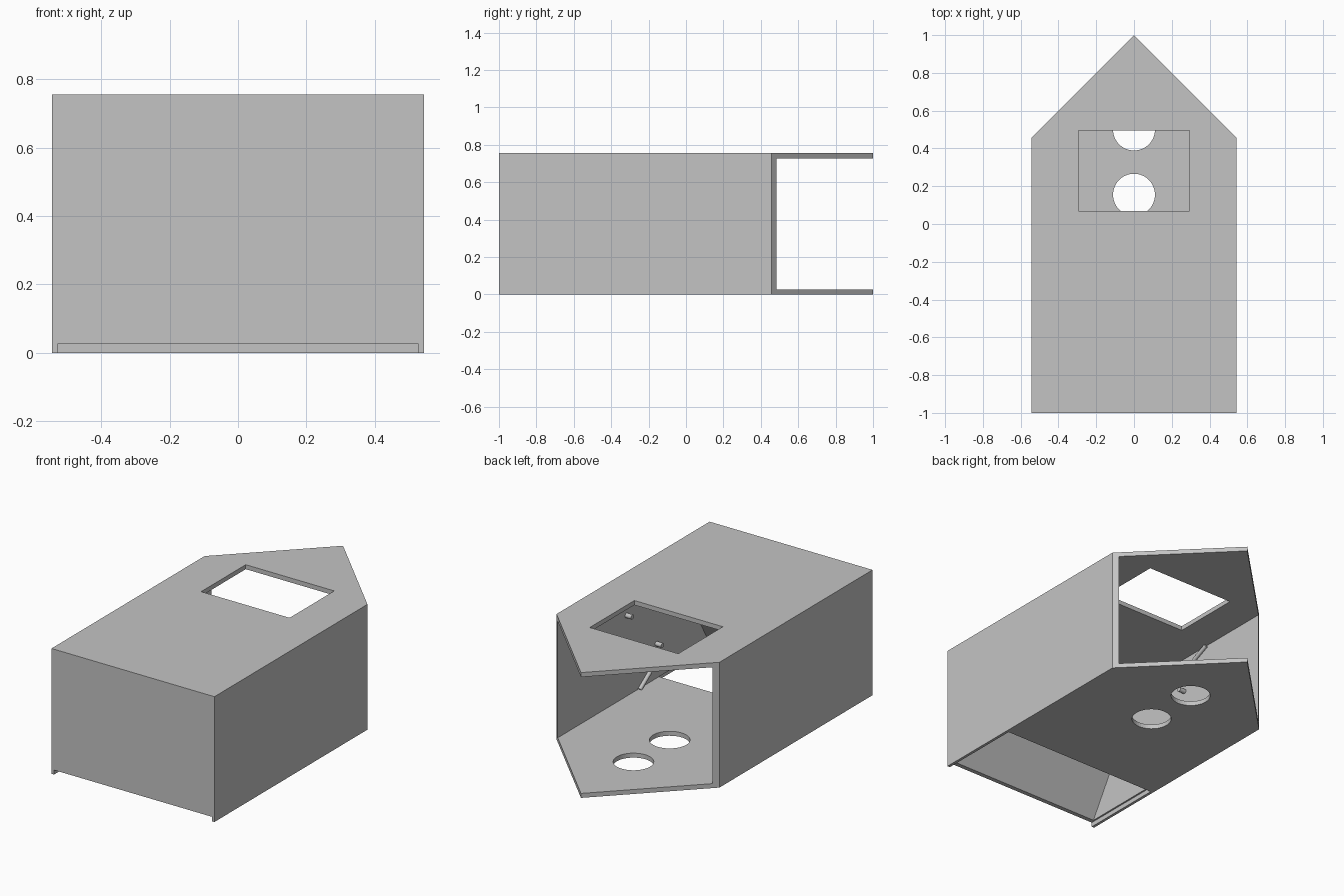
import bpy
import bmesh
from math import pi
from mathutils import Vector

if "Cube" in bpy.data.objects:
    bpy.data.objects.remove(bpy.data.objects["Cube"])

W, H, T = 0.543, 0.755, 0.027        # half width, height, board thickness
FRONT, SHOULDER, TIP = -1.0, 0.457, 1.0
IN = W - T                           # inner face of the side walls

grey = bpy.data.materials.new("plain_grey")
grey.use_nodes = True
grey.diffuse_color = (0.55, 0.55, 0.55, 1)
grey.node_tree.nodes["Principled BSDF"].inputs["Base Color"].default_value = grey.diffuse_color


def prism(name, points, offset):
    """Extrude a flat polygon along an offset."""
    bm = bmesh.new()
    face = bm.faces.new([bm.verts.new(p) for p in points])
    moved = bmesh.ops.extrude_face_region(bm, geom=[face])["geom"]
    verts = [v for v in moved if isinstance(v, bmesh.types.BMVert)]
    bmesh.ops.translate(bm, verts=verts, vec=offset)
    bmesh.ops.recalc_face_normals(bm, faces=bm.faces)
    mesh = bpy.data.meshes.new(name)
    bm.to_mesh(mesh)
    bm.free()
    mesh.materials.append(grey)
    obj = bpy.data.objects.new(name, mesh)
    bpy.context.collection.objects.link(obj)
    return obj


def slab(name, outline, z0, z1):
    return prism(name, [(x, y, z0) for x, y in outline], (0, 0, z1 - z0))


def box(name, x0, x1, y0, y1, z0, z1):
    return slab(name, [(x0, y0), (x1, y0), (x1, y1), (x0, y1)], z0, z1)


def rod(name, a, b, radius):
    """Round bar between two points."""
    a, b = Vector(a), Vector(b)
    bpy.ops.mesh.primitive_cylinder_add(vertices=16, radius=radius,
                                        depth=(b - a).length, location=(a + b) / 2)
    obj = bpy.context.object
    obj.name = name
    obj.rotation_euler = (b - a).to_track_quat("Z", "Y").to_euler()
    obj.data.materials.append(grey)
    bpy.ops.object.shade_smooth_by_angle()
    return obj


def cut(obj, cutter):
    mod = obj.modifiers.new("cut", "BOOLEAN")
    mod.operation, mod.solver, mod.object = "DIFFERENCE", "EXACT", cutter
    cutter.hide_render = True
    bpy.context.view_layer.objects.active = obj
    bpy.ops.object.modifier_apply(modifier=mod.name)
    bpy.data.objects.remove(cutter)


# Pointed roof and floor boards
outline = [(-W, FRONT), (W, FRONT), (W, SHOULDER), (0, TIP), (-W, SHOULDER)]
roof = slab("roof_board", outline, H - T, H)
floor = slab("floor_board", outline, 0, T)

# Roof window, front floor opening and round floor holes
cut(roof, box("window_cutter", -0.295, 0.295, 0.07, 0.495, H - 0.1, H + 0.1))
cut(floor, box("opening_cutter", -0.526, 0.526, FRONT - 0.1, -0.48, -0.1, 0.1))
for y in (0.155, 0.5):
    bpy.ops.mesh.primitive_cylinder_add(vertices=48, radius=0.111, depth=0.2, location=(0, y, 0))
    cut(floor, bpy.context.object)

# Front board
box("front_board", -IN, IN, FRONT, FRONT + T, T, H - T)

# Sloping inner board, filled towards the front
y0, y1 = FRONT + T, -0.56
prism("sloping_board", [(-IN, y0, T), (-IN, y1, H - T), (-IN, y0, H - T)], (2 * IN, 0, 0))

for side, s in (("left", 1), ("right", -1)):
    # Side wall with a mitred rear edge
    slab(side + "_wall", [(s * W, FRONT), (s * W, SHOULDER),
                          (s * IN, SHOULDER + T), (s * IN, FRONT)], T, H - T)
    # Small pegs and retaining rods on the inner wall
    for i, (y, z) in enumerate([(-0.17, 0.515), (-0.456, 0.235)]):
        rod(f"{side}_peg_{i + 1}", (s * (IN + 0.01), y, z), (s * (IN - 0.04), y, z), 0.014)
    x = s * (IN - 0.008)
    rod(side + "_upper_rod", (x, 0.03, 0.725), (x, -0.08, 0.675), 0.012)
    rod(side + "_lower_rod", (x, -0.285, 0.025), (x, -0.385, 0.095), 0.012)
